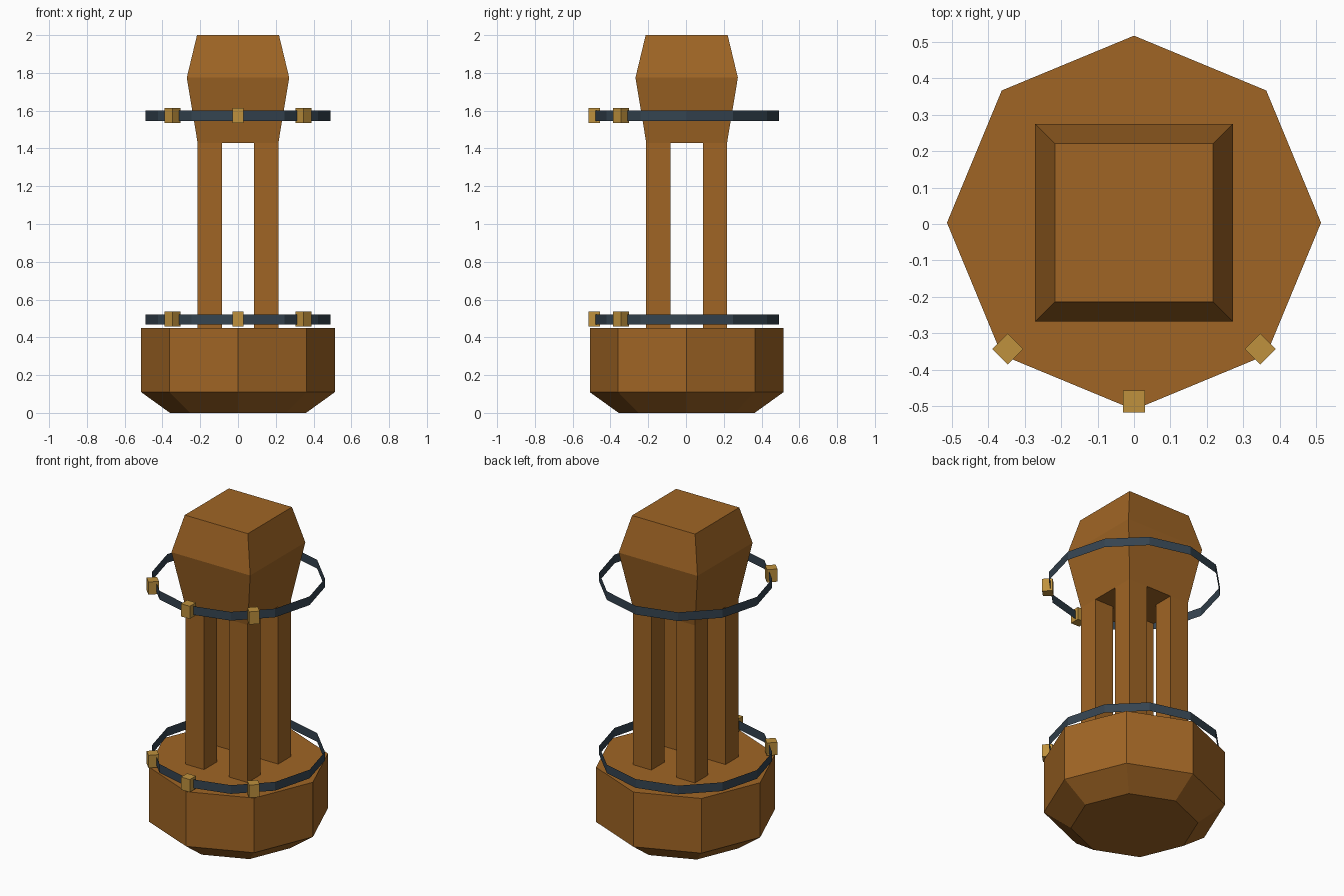
import bpy
import bmesh
from math import cos, sin, pi, radians, sqrt

old = bpy.data.objects.get("Cube")
if old:
    bpy.data.objects.remove(old, do_unlink=True)

CENTRE_Y = 0.0035
BAND_RADIUS = 0.49


def material(name, colour):
    mat = bpy.data.materials.new(name)
    mat.use_nodes = True
    mat.diffuse_color = (*colour, 1)
    mat.node_tree.nodes["Principled BSDF"].inputs["Base Color"].default_value = (*colour, 1)
    return mat


wood = material("warm brown wood", (0.35, 0.13, 0.018))
steel = material("dark blue steel", (0.035, 0.057, 0.08))
brass = material("brass", (0.52, 0.285, 0.047))


def loft(name, mat, sides, rings, turn=0.0, capped=True, at=(0, 0)):
    """Stack regular polygons given as (radius, height) and skin them."""
    bm = bmesh.new()
    loops = []
    for radius, z in rings:
        angles = [turn + 2 * pi * i / sides for i in range(sides)]
        loops.append([bm.verts.new((radius * cos(a), radius * sin(a), z)) for a in angles])
    for low, high in zip(loops, loops[1:]):
        for i in range(sides):
            j = (i + 1) % sides
            bm.faces.new((low[i], low[j], high[j], high[i]))
    if capped:
        bm.faces.new(loops[0][::-1])
        bm.faces.new(loops[-1])
    mesh = bpy.data.meshes.new(name)
    bm.to_mesh(mesh)
    bm.free()
    mesh.materials.append(mat)
    obj = bpy.data.objects.new(name, mesh)
    obj.location = (at[0], at[1] + CENTRE_Y, 0)
    bpy.context.collection.objects.link(obj)
    return obj


def square(name, mat, profile, turn=0.0, at=(0, 0)):
    """Square loft; the profile holds (half width, height)."""
    rings = [(half * sqrt(2), z) for half, z in profile]
    return loft(name, mat, 4, rings, turn + pi / 4, at=at)


# Octagonal base with a chamfered underside
loft("base", wood, 8, [(0.36, 0), (0.513, 0.11), (0.513, 0.45)])

# Four square posts
for side, x in (("left", 0.15), ("right", -0.15)):
    for end, y in (("front", -0.15), ("back", 0.15)):
        square(f"{end}_{side}_post", wood, [(0.064, 0.45), (0.064, 1.43)], at=(x, y))

# Flared head block
square("head", wood, [(0.214, 1.43), (0.271, 1.775), (0.217, 2.0)])

# Thin open bands, each with three brass blocks round the front
for level, z in (("lower", 0.495), ("upper", 1.573)):
    loft(f"{level}_band", steel, 12,
         [(BAND_RADIUS, z - 0.027), (BAND_RADIUS, z + 0.027)], capped=False)
    for side, degrees in (("right", 225), ("front", 270), ("left", 315)):
        a = radians(degrees)
        square(f"{level}_{side}_block", brass, [(0.03, z - 0.038), (0.03, z + 0.041)],
               turn=a, at=(BAND_RADIUS * cos(a), BAND_RADIUS * sin(a)))
